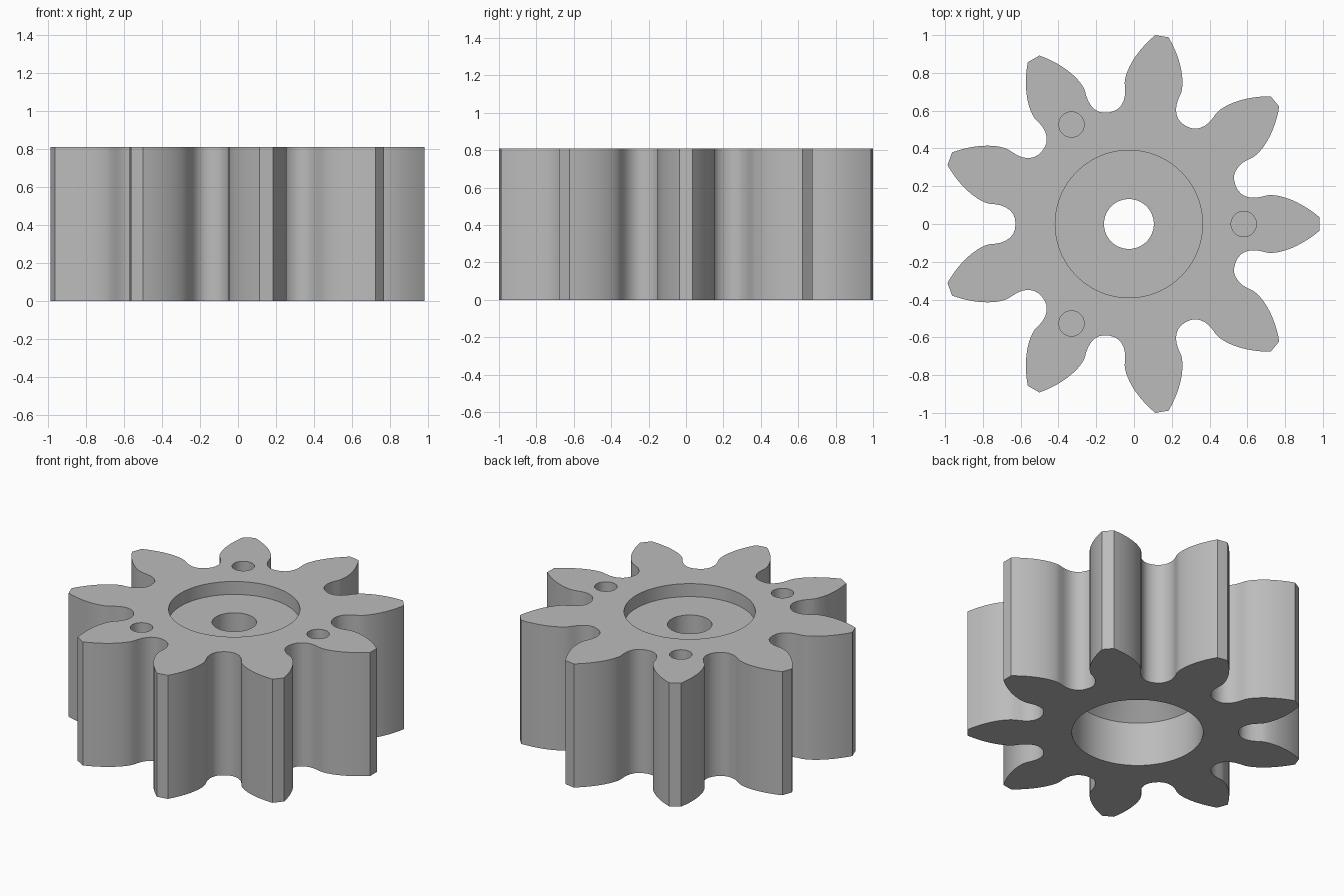
import bpy
import bmesh
from math import sin, cos, tan, acos, radians, pi

cube = bpy.data.objects.get("Cube")
if cube:
    bpy.data.objects.remove(cube)

TEETH = 9
HEIGHT = 0.81
OUTER = 1.01
MODULE = OUTER / (TEETH / 2 + 1)
PITCH = MODULE * TEETH / 2
PRESSURE = radians(25)
BASE = PITCH * cos(PRESSURE)
CENTRE_X = -0.027

grey = bpy.data.materials.new("plain grey")
grey.use_nodes = True
colour = (0.5, 0.5, 0.5, 1)
grey.diffuse_color = colour
grey.node_tree.nodes["Principled BSDF"].inputs["Base Color"].default_value = colour


def make_object(name, bm):
    bmesh.ops.recalc_face_normals(bm, faces=bm.faces)
    mesh = bpy.data.meshes.new(name)
    bm.to_mesh(mesh)
    bm.free()
    mesh.materials.append(grey)
    obj = bpy.data.objects.new(name, mesh)
    bpy.context.collection.objects.link(obj)
    obj.location.x = CENTRE_X
    return obj


def lathe(name, profile, offset=(0, 0), sides=96):
    """Closed solid of revolution from (radius, height) points."""
    bm = bmesh.new()
    rings = []
    for r, z in profile:
        rings.append([bm.verts.new((offset[0] + r * cos(2 * pi * i / sides),
                                    offset[1] + r * sin(2 * pi * i / sides), z))
                      for i in range(sides)])
    for low, high in zip(rings, rings[1:]):
        for i in range(sides):
            j = (i + 1) % sides
            bm.faces.new((low[i], low[j], high[j], high[i]))
    bm.faces.new(rings[0])
    bm.faces.new(rings[-1])
    return make_object(name, bm)


def involute(a):
    return tan(a) - a


def half_tooth():
    """(angle, radius) from tip corner down the flank to the gap centre."""
    pts = []
    steps = 12
    for i in range(steps + 1):
        r = OUTER + (BASE - OUTER) * i / steps
        a = acos(min(1, BASE / r))
        pts.append((pi / (2 * TEETH) + involute(PRESSURE) - involute(a), r))
    # Undercut and root fillet
    fillet = [(11.6, 0.715), (11.7, 0.685), (12.3, 0.657), (13.5, 0.632),
              (15.2, 0.614), (17.3, 0.604), (20, 0.6)]
    return pts + [(radians(a), r) for a, r in fillet]


# Toothed body
flank = half_tooth()
bm = bmesh.new()
outline = []
for t in range(TEETH):
    mid = 2 * pi * t / TEETH
    tooth = [(mid - a, r) for a, r in reversed(flank[:-1])]
    tooth += [(mid + a, r) for a, r in flank]
    outline += [bm.verts.new((r * cos(a), r * sin(a), 0)) for a, r in tooth]
face = bm.faces.new(outline)
side = bmesh.ops.extrude_face_region(bm, geom=[face], use_keep_orig=True)
top = [v for v in side["geom"] if isinstance(v, bmesh.types.BMVert)]
bmesh.ops.translate(bm, verts=top, vec=(0, 0, HEIGHT))
gear = make_object("gear_body", bm)

# Stepped bore: lower socket, conical roof, shaft hole, top recess
cutters = [lathe("bore_cutter", [(0.39, -0.1), (0.39, 0.29), (0.132, 0.55),
                                 (0.132, 0.725), (0.39, 0.725), (0.39, 0.9)])]

# Three blind holes in the top face
for k in range(3):
    a = 2 * pi * k / 3
    cutters.append(lathe("pin_hole_cutter", [(0.067, 0.725), (0.067, 0.9)],
                         (0.608 * cos(a), 0.608 * sin(a)), 40))

for cutter in cutters:
    mod = gear.modifiers.new("cut", "BOOLEAN")
    mod.operation = "DIFFERENCE"
    mod.solver = "EXACT"
    mod.object = cutter
    cutter.hide_render = True

# Apply the cuts, then drop the cutters
bpy.ops.object.select_all(action="DESELECT")
gear.select_set(True)
bpy.context.view_layer.objects.active = gear
for mod in list(gear.modifiers):
    bpy.ops.object.modifier_apply(modifier=mod.name)
for cutter in cutters:
    bpy.data.objects.remove(cutter)

bpy.ops.object.shade_smooth_by_angle(angle=radians(30))
